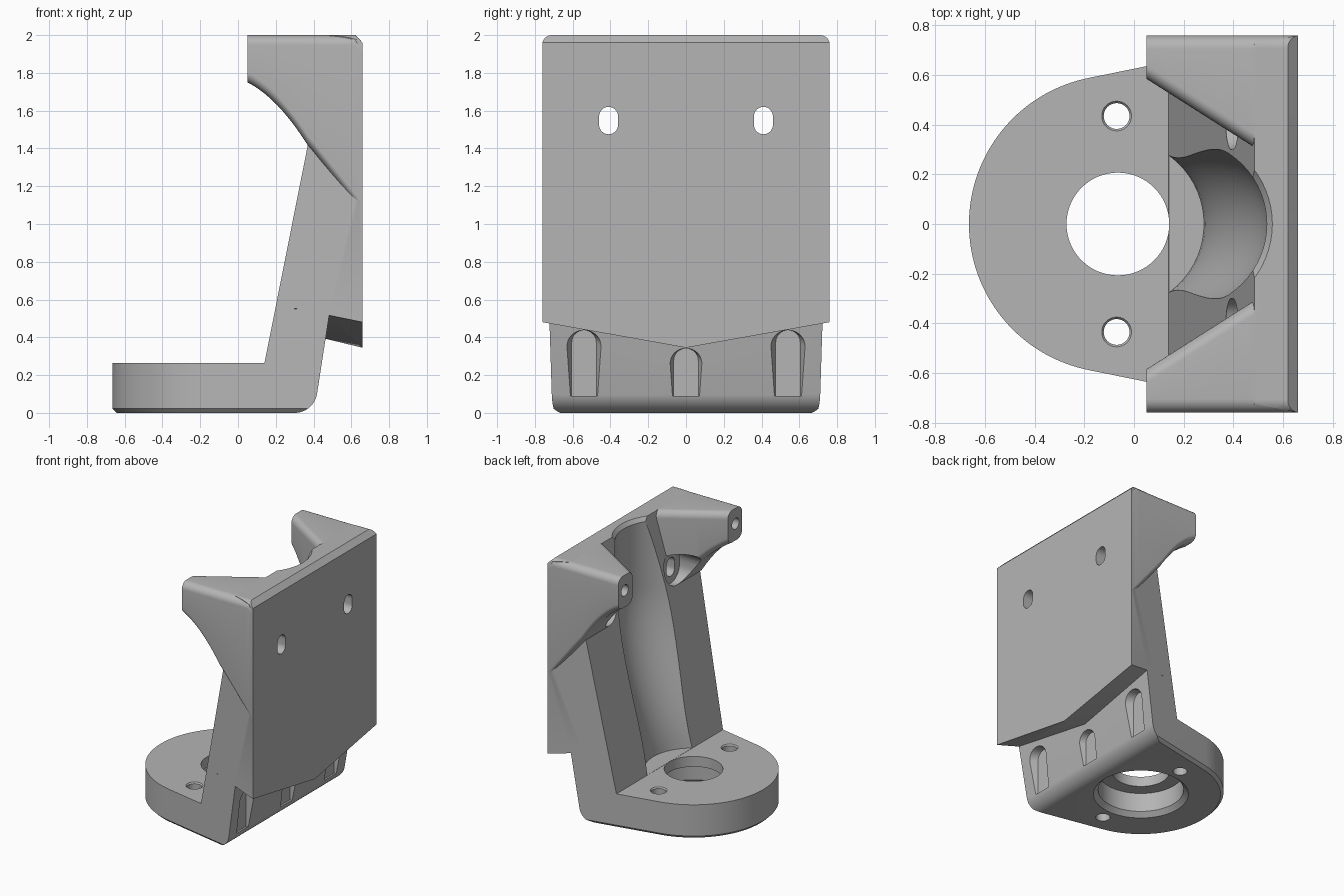
import bpy, bmesh
from math import sin, cos, radians

if "Cube" in bpy.data.objects:
    bpy.data.objects.remove(bpy.data.objects["Cube"])

grey = bpy.data.materials.new("plain_grey")
grey.use_nodes = True
colour = (0.46, 0.46, 0.46, 1)
grey.diffuse_color = colour
grey.node_tree.nodes["Principled BSDF"].inputs["Base Color"].default_value = colour


# helpers: 2D outlines
def arc(u, v, r, a0, a1, n):
    steps = [radians(a0 + (a1 - a0) * i / n) for i in range(n + 1)]
    return [(u + r * cos(a), v + r * sin(a)) for a in steps]


def circle(u, v, r, n=64):
    return arc(u, v, r, 0, 360, n)[:-1]


def rounded(u0, u1, v0, v1, r):
    return (arc(u1 - r, v1 - r, r, 0, 90, 8) + arc(u0 + r, v1 - r, r, 90, 180, 8)
            + arc(u0 + r, v0 + r, r, 180, 270, 8) + arc(u1 - r, v0 + r, r, 270, 360, 8))


# helpers: solids
def place(outline, axis, t):
    i = "xyz".index(axis)
    return [(*p[:i], t, *p[i:]) for p in outline]


def loft(name, rings):
    bm = bmesh.new()
    loops = [[bm.verts.new(p) for p in ring] for ring in rings]
    n = len(loops[0])
    for a, b in zip(loops, loops[1:]):
        for i in range(n):
            j = (i + 1) % n
            bm.faces.new((a[i], a[j], b[j], b[i]))
    bm.faces.new(loops[0])
    bm.faces.new(loops[-1])
    bmesh.ops.recalc_face_normals(bm, faces=bm.faces)
    mesh = bpy.data.meshes.new(name)
    bm.to_mesh(mesh)
    bm.free()
    mesh.materials.append(grey)
    ob = bpy.data.objects.new(name, mesh)
    bpy.context.collection.objects.link(ob)
    return ob


def prism(name, outline, axis, t0, t1):
    return loft(name, [place(outline, axis, t0), place(outline, axis, t1)])


def combine(target, tool, operation):
    mod = target.modifiers.new(tool.name, 'BOOLEAN')
    mod.operation, mod.solver, mod.object = operation, 'EXACT', tool
    bpy.context.view_layer.objects.active = target
    bpy.ops.object.modifier_apply(modifier=mod.name)
    bpy.data.objects.remove(tool)


# plan outline: round nose with tangents widening to the back plate
NOSE = -0.065


def plan(inset):
    edge = 0.76 - inset
    return [(0.66, -edge), (0.66, edge)] + arc(NOSE, 0, 0.6 - inset, 101.3, 258.7, 64)


def plan_solid():
    return loft("plan_solid", [place(plan(0.022), "z", 0), place(plan(0), "z", 0.022),
                               place(plan(0), "z", 2.1)])


# base with slanted rear wall
base_side = ([(-0.8, 0)] + arc(0.3, 0.12, 0.12, -90, -10, 14)
             + [(0.488, 0.55), (0.197, 0.55), (0.14, 0.265), (-0.8, 0.265)])
bracket = prism("bracket_body", base_side, "y", -1, 1)
combine(bracket, plan_solid(), 'INTERSECT')

# upright with sloped front and chamfered top
upright_side = [(0.4, 0.1), (0.8, 0.1), (0.8, 1.82), (0.57, 2.05),
                (0.495, 2.05), (0.197, 0.55), (0.4, 0.55)]
upright = prism("upright", upright_side, "y", -1, 1)
combine(upright, plan_solid(), 'INTERSECT')
combine(upright, prism("round_top", rounded(-0.761, 0.761, -0.5, 2, 0.05), "x", -1, 1),
        'INTERSECT')


# V shaped lower edge of the plate
def vee(y):
    return 0.345 + 0.178 * abs(y)


def vee_ring(x):
    lift = 0.24 * (0.66 - x)
    return place([(-1, -1), (1, -1), (1, vee(1) + lift), (0, vee(0) + lift),
                  (-1, vee(1) + lift)], "x", x)


combine(upright, loft("vee_cut", [vee_ring(0.3), vee_ring(0.8)]), 'DIFFERENCE')
combine(bracket, upright, 'UNION')


# wedge arms with a swept underside
def arm_section(x, side):
    u = x - 0.05
    bottom = 1.75 - 0.5 * u - 1.7 * u * u if u < 0.32 else 1.42 - 1.25 * (u - 0.32)
    top = 2 - max(0, x - 0.62)
    section = rounded(0.585 - 0.635 * u, 0.76, bottom, top, 0.055)
    return place([(side * y, z) for y, z in section], "x", x)


for side in (-1, 1):
    stations = [0.05 + 0.57 * i / 18 for i in range(19)] + [0.66]
    combine(bracket, loft("arm", [arm_section(x, side) for x in stations]), 'UNION')

# curved round channel down the front of the upright
rings = []
for i in range(31):
    z = 0.266 + 1.704 * i / 30
    t = min(1, (z - 0.2) / 1.25)
    rings.append(place(circle(-0.06 + 0.255 * t * t * (3 - 2 * t), 0, 0.34), "z", z))
rings.append(place(circle(0.195, 0, 0.37), "z", 2.01))
combine(bracket, loft("channel", rings), 'DIFFERENCE')

# centre bore with a chamfered recess below
combine(bracket, prism("bore", circle(NOSE, 0, 0.207), "z", -0.1, 0.4), 'DIFFERENCE')
recess = [place(circle(NOSE, 0, r), "z", z)
          for r, z in ((0.355, -0.01), (0.31, 0.035), (0.31, 0.185))]
combine(bracket, loft("recess", recess), 'DIFFERENCE')


# arched pocket in the rear wall
def arch(y, half, x):
    top = vee(y) - 0.003
    outline = [(y - half, 0.09), (y + half, 0.09)] + arc(y, top - half, half, 0, 180, 16)
    return place(outline, "x", x)


for y in (-0.54, 0, 0.54):
    combine(bracket, loft("pocket", [arch(y, 0.065, 0.402), arch(y, 0.11, 0.5)]),
            'DIFFERENCE')

# screw holes, plate slots with tool clearance, and arm holes
for side in (-1, 1):
    y = side * 0.41
    cutters = [
        loft("base_hole", [place(circle(-0.07, side * 0.435, r, 32), "z", z)
                           for r, z in ((0.052, -0.1), (0.052, 0.255), (0.064, 0.27))]),
        prism("slot", rounded(y - 0.05, y + 0.05, 1.475, 1.62, 0.0499), "x", 0.1, 0.8),
        prism("clearance", rounded(y - 0.11, y + 0.11, 1.42, 1.67, 0.109), "x", -0.2, 0.42),
        prism("arm_hole", circle(side * 0.68, 1.88, 0.043, 32), "x", -0.1, 0.35),
    ]
    for cutter in cutters:
        combine(bracket, cutter, 'DIFFERENCE')

# smooth curved surfaces, keep machined edges crisp
bpy.ops.object.select_all(action='DESELECT')
bracket.select_set(True)
bpy.context.view_layer.objects.active = bracket
bpy.ops.object.shade_smooth_by_angle(angle=radians(25))
